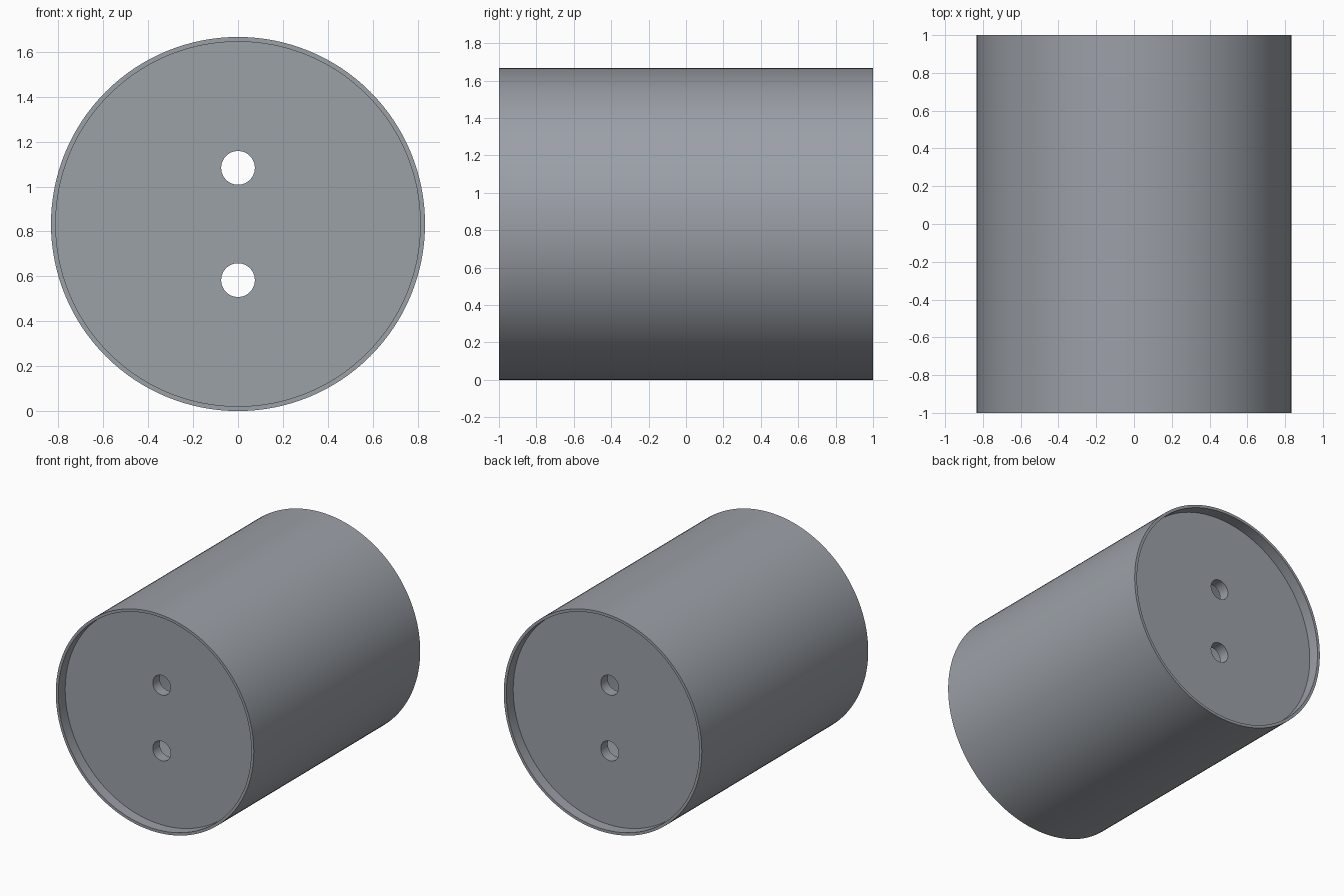
import bpy, bmesh, math

if "Cube" in bpy.data.objects:
    bpy.data.objects.remove(bpy.data.objects["Cube"])

R, INNER, HALF = 0.833, 0.812, 1.0     # tube outer and inner radius, half length
RECESS, THICK = 0.083, 0.083           # end plate inset and thickness
HOLE_R, HOLE_OFF = 0.075, 0.25         # hole radius and distance from the axis
SEG = 128

steel = bpy.data.materials.new("steel_grey")
steel.diffuse_color = (0.33, 0.355, 0.39, 1)
steel.use_nodes = True
steel.node_tree.nodes["Principled BSDF"].inputs["Base Color"].default_value = steel.diffuse_color


def circle(bm, radius, y, dz=0.0, seg=SEG):
    """Ring of vertices around the y axis, with its edges."""
    vs = [bm.verts.new((radius * math.cos(a), y, R + dz + radius * math.sin(a)))
          for a in (2 * math.pi * i / seg for i in range(seg))]
    return vs, [bm.edges.new((vs[i], vs[(i + 1) % seg])) for i in range(seg)]


def finish(bm, name):
    bmesh.ops.recalc_face_normals(bm, faces=bm.faces)
    mesh = bpy.data.meshes.new(name)
    bm.to_mesh(mesh)
    bm.free()
    mesh.materials.append(steel)
    obj = bpy.data.objects.new(name, mesh)
    bpy.context.collection.objects.link(obj)
    bpy.ops.object.select_all(action='DESELECT')
    obj.select_set(True)
    bpy.context.view_layer.objects.active = obj
    bpy.ops.object.shade_smooth_by_angle(angle=math.radians(30))


# Thin-walled tube
bm = bmesh.new()
rings = [circle(bm, r, y)[0] for r, y in
         ((R, -HALF), (R, HALF), (INNER, HALF), (INNER, -HALF))]
for a, b in zip(rings, rings[1:] + rings[:1]):
    for i in range(SEG):
        j = (i + 1) % SEG
        bm.faces.new((a[i], a[j], b[j], b[i]))
finish(bm, "tube")

# Recessed end plates, each with two holes
for name, side in (("front_plate", -1), ("back_plate", 1)):
    bm = bmesh.new()
    y = side * (HALF - RECESS)
    edges = circle(bm, INNER, y)[1]
    for dz in (-HOLE_OFF, HOLE_OFF):
        edges += circle(bm, HOLE_R, y, dz, 48)[1]
    bmesh.ops.triangle_fill(bm, edges=edges, use_beauty=True)
    ext = bmesh.ops.extrude_face_region(bm, geom=bm.faces[:], use_keep_orig=True)
    moved = [g for g in ext["geom"] if isinstance(g, bmesh.types.BMVert)]
    bmesh.ops.translate(bm, verts=moved, vec=(0, -side * THICK, 0))
    finish(bm, name)
